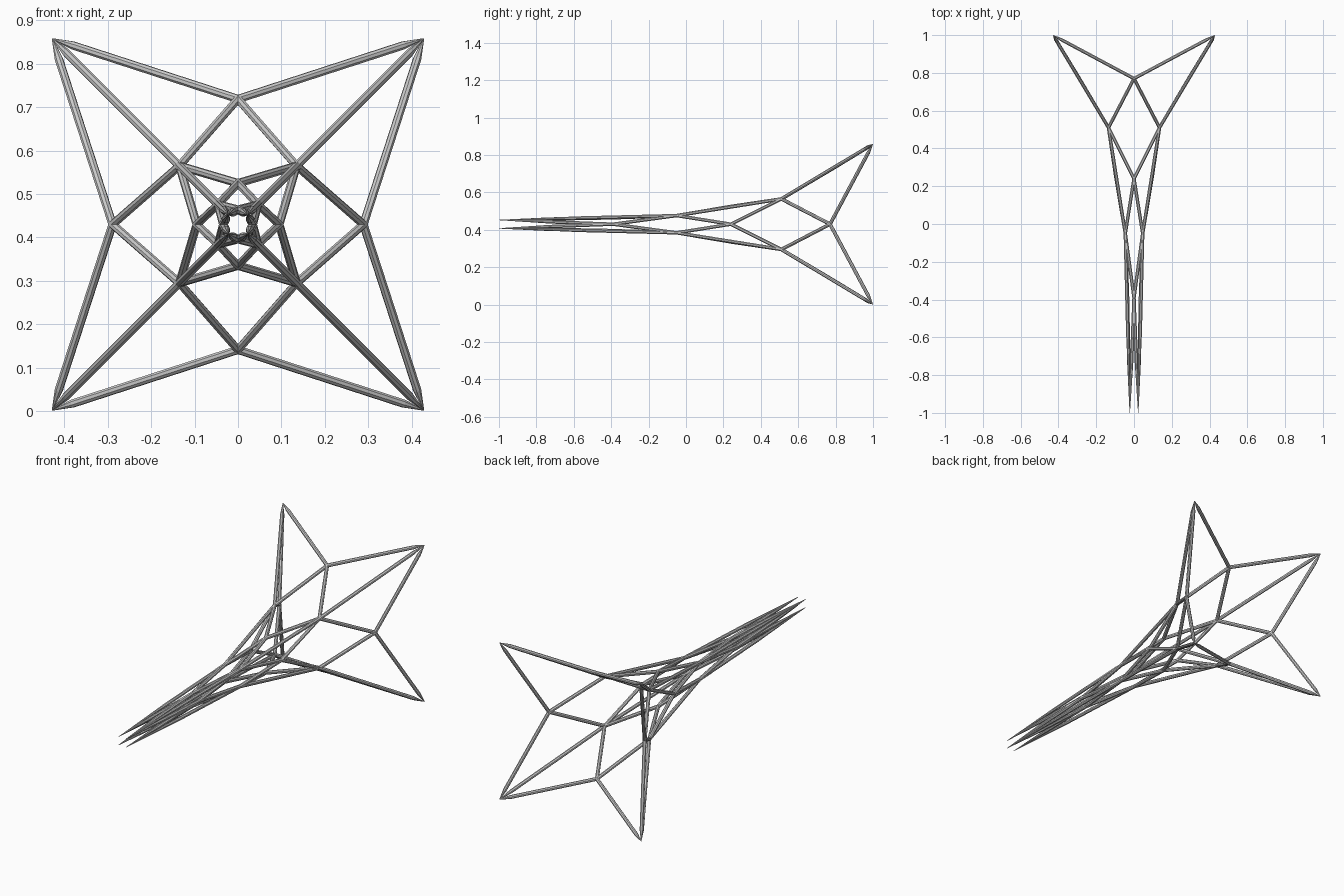
import bpy
from math import pi, sin, cos
from mathutils import Vector

cube = bpy.data.objects.get("Cube")
if cube:
    bpy.data.objects.remove(cube, do_unlink=True)

MID = 0.43      # height of the long axis
R = 0.0098      # strut radius
SIDES = 8

steel = bpy.data.materials.new("light_steel_grey")
steel.use_nodes = True
colour = (0.6, 0.6, 0.6, 1)
steel.diffuse_color = colour
steel.node_tree.nodes["Principled BSDF"].inputs["Base Color"].default_value = colour


def strut(verts, faces, a, b, taper=0.0):
    """Round bar from a to b; the last 'taper' of its length narrows to a point."""
    d = (b - a).normalized()
    side = d.cross(Vector((0, 0, 1))).normalized()
    up = d.cross(side)
    stops = [(0, R), (1 - taper, R), (1, R * 0.12)] if taper else [(0, R), (1, R)]
    base = len(verts)
    for t, r in stops:
        for i in range(SIDES):
            ang = 2 * pi * (i + 0.5) / SIDES
            verts.append(a.lerp(b, t) + r * (cos(ang) * side + sin(ang) * up))
    for s in range(len(stops) - 1):
        for i in range(SIDES):
            j = (i + 1) % SIDES
            p, q = base + s * SIDES, base + (s + 1) * SIDES
            faces.append((p + i, p + j, q + j, q + i))
    end = base + (len(stops) - 1) * SIDES
    faces.append(tuple(reversed(range(base, base + SIDES))))
    faces.append(tuple(range(end, end + SIDES)))


def make(name, bars):
    verts, faces = [], []
    for a, b, taper in bars:
        strut(verts, faces, a, b, taper)
    mesh = bpy.data.meshes.new(name)
    mesh.from_pydata(verts, [], faces)
    mesh.materials.append(steel)
    mesh.update()
    obj = bpy.data.objects.new(name, mesh)
    bpy.context.collection.objects.link(obj)


def corner_ring(h, y):
    return [Vector((sx * h, y, MID + sz * h)) for sx, sz in ((1, 1), (-1, 1), (-1, -1), (1, -1))]


def axis_ring(r, y):
    return [Vector((x * r, y, MID + z * r)) for x, z in ((1, 0), (0, 1), (-1, 0), (0, -1))]


# Nodes: square rings alternate with diamond rings along the axis
corners = [corner_ring(0.428, 0.999), corner_ring(0.135, 0.51),
           corner_ring(0.046, -0.05), corner_ring(0.0225, -1.0)]
diamonds = [axis_ring(0.289, 0.77), axis_ring(0.095, 0.24), axis_ring(0.034, -0.39)]
names = ["rear_star", "middle_cage", "front_needles"]

for k, name in enumerate(names):
    back, front, ring = corners[k], corners[k + 1], diamonds[k]
    back_taper = 0.11 if k == 0 else 0
    front_taper = 0.45 if k == 2 else 0
    long_bars, back_bars, front_bars = [], [], []
    for i in range(4):
        if k == 0:
            long_bars.append((front[i], back[i], back_taper))
        else:
            long_bars.append((back[i], front[i], front_taper))
        for node in (ring[i], ring[(i + 1) % 4]):
            back_bars.append((node, back[i], back_taper))
            front_bars.append((node, front[i], front_taper))
    make(name + "_long_struts", long_bars)
    make(name + "_back_braces", back_bars)
    make(name + "_front_braces", front_bars)
